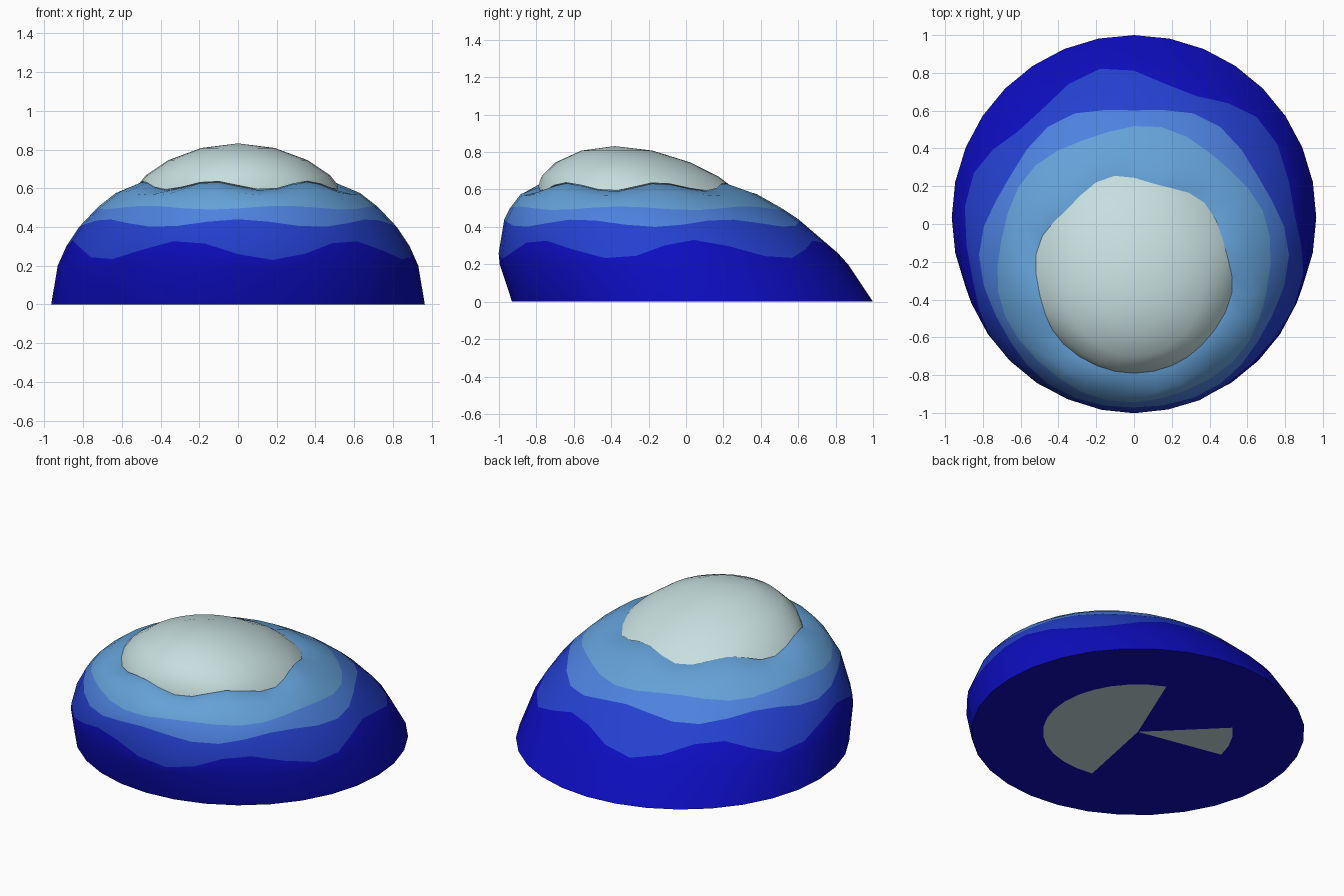
import bpy
import bmesh
from math import sin, cos, pi, sqrt, radians, degrees

SEGMENTS = 32
HEIGHT, RADIUS = 0.76, 0.965

default = bpy.data.objects.get("Cube")
if default:
    bpy.data.objects.remove(default, do_unlink=True)


def make_material(name, color):
    mat = bpy.data.materials.new(name)
    mat.use_nodes = True
    mat.diffuse_color = (*color, 1)
    mat.node_tree.nodes["Principled BSDF"].inputs["Base Color"].default_value = (*color, 1)
    return mat


deep = make_material("deep blue", (0.004, 0.004, 0.53))
royal = make_material("royal blue", (0.018, 0.052, 0.63))
mid = make_material("mid blue", (0.075, 0.22, 0.73))
sky = make_material("sky blue", (0.13, 0.36, 0.69))
frost = make_material("frost white", (0.57, 0.73, 0.73))


def wave(level, swing, low_at):
    """Height of a scalloped line around the dome, six dips per turn."""
    return lambda a: level - swing * cos(6 * (a - radians(low_at)))


def flat(level):
    return lambda a: level


def dome_radius(z):
    return RADIUS * sqrt(max(0, 1 - (z / HEIGHT) ** 2))


def place(a, r, z):
    """Angle runs from the front towards +x; higher levels lean forward."""
    return (r * sin(a), 0.035 - 0.5 * z - r * cos(a), z)


def add_ring(bm, radius, height):
    ring = []
    for i in range(SEGMENTS):
        a = 2 * pi * i / SEGMENTS
        ring.append(bm.verts.new(place(a, radius(a), height(a))))
    return ring


def bridge(bm, lower, upper, material):
    for i in range(SEGMENTS):
        j = (i + 1) % SEGMENTS
        bm.faces.new((lower[i], lower[j], upper[j], upper[i])).material_index = material


def close(bm, ring, z, rule, down=False):
    tip = bm.verts.new(place(0, 0, z))
    for i in range(SEGMENTS):
        pair = (ring[i], ring[(i + 1) % SEGMENTS])
        face = bm.faces.new((*(pair[::-1] if down else pair), tip))
        face.material_index = rule(360 * (i + 0.5) / SEGMENTS)


def finish(bm, name, materials):
    mesh = bpy.data.meshes.new(name)
    bm.to_mesh(mesh)
    bm.free()
    for mat in materials:
        mesh.materials.append(mat)
    obj = bpy.data.objects.new(name, mesh)
    bpy.context.collection.objects.link(obj)
    bpy.ops.object.select_all(action="DESELECT")
    obj.select_set(True)
    bpy.context.view_layer.objects.active = obj
    bpy.ops.object.shade_smooth_by_angle(angle=radians(40))
    return obj


# Scalloped edge where the cap meets the slope
rim_height = wave(0.615, 0.022, 15)


def rim_radius(a):
    return 0.525 - 0.5 * (rim_height(a) - 0.6)


# Slope: stacked colour bands divided by scalloped lines
bm = bmesh.new()
base = add_ring(bm, flat(RADIUS), flat(0))
levels = [(flat(0.2), 0), (wave(0.28, 0.05, 11), 0), (wave(0.42, 0.02, 30), 1),
          (wave(0.5, 0.01, 169), 2), (wave(0.575, 0.01, 15), 3)]
last = base
for height, material in levels:
    ring = add_ring(bm, lambda a, h=height: dome_radius(h(a)), height)
    bridge(bm, last, ring, material)
    last = ring
ring = add_ring(bm, rim_radius, lambda a: rim_height(a) - 0.004)
bridge(bm, last, ring, 3)
close(bm, ring, 0.6, lambda a: 3)

# Underside: round floor with pale wedges in the middle
hub = add_ring(bm, flat(0.55), flat(0))
bridge(bm, hub, base, 0)
pale = lambda a: 4 if a < 185 and not 50 < a < 72 or 227 < a < 257 else 0


def wedge_rule(a):
    world = (a - 90 + 180) % 360 - 180
    return 4 if -97 < world < 62 or 137 < world < 167 else 0


close(bm, hub, 0, wedge_rule, down=True)
bmesh.ops.recalc_face_normals(bm, faces=bm.faces)
finish(bm, "slope", [deep, royal, mid, sky, frost])

# Cap: thick pale dome resting on the slope
bm = bmesh.new()
last = add_ring(bm, rim_radius, rim_height)
close(bm, last, 0.605, lambda a: 0, down=True)
for radius, z in ((0.475, 0.668), (0.36, 0.745), (0.19, 0.808)):
    ring = add_ring(bm, flat(radius), flat(z))
    bridge(bm, last, ring, 0)
    last = ring
close(bm, last, 0.832, lambda a: 0)
bmesh.ops.recalc_face_normals(bm, faces=bm.faces)
finish(bm, "cap", [frost])
